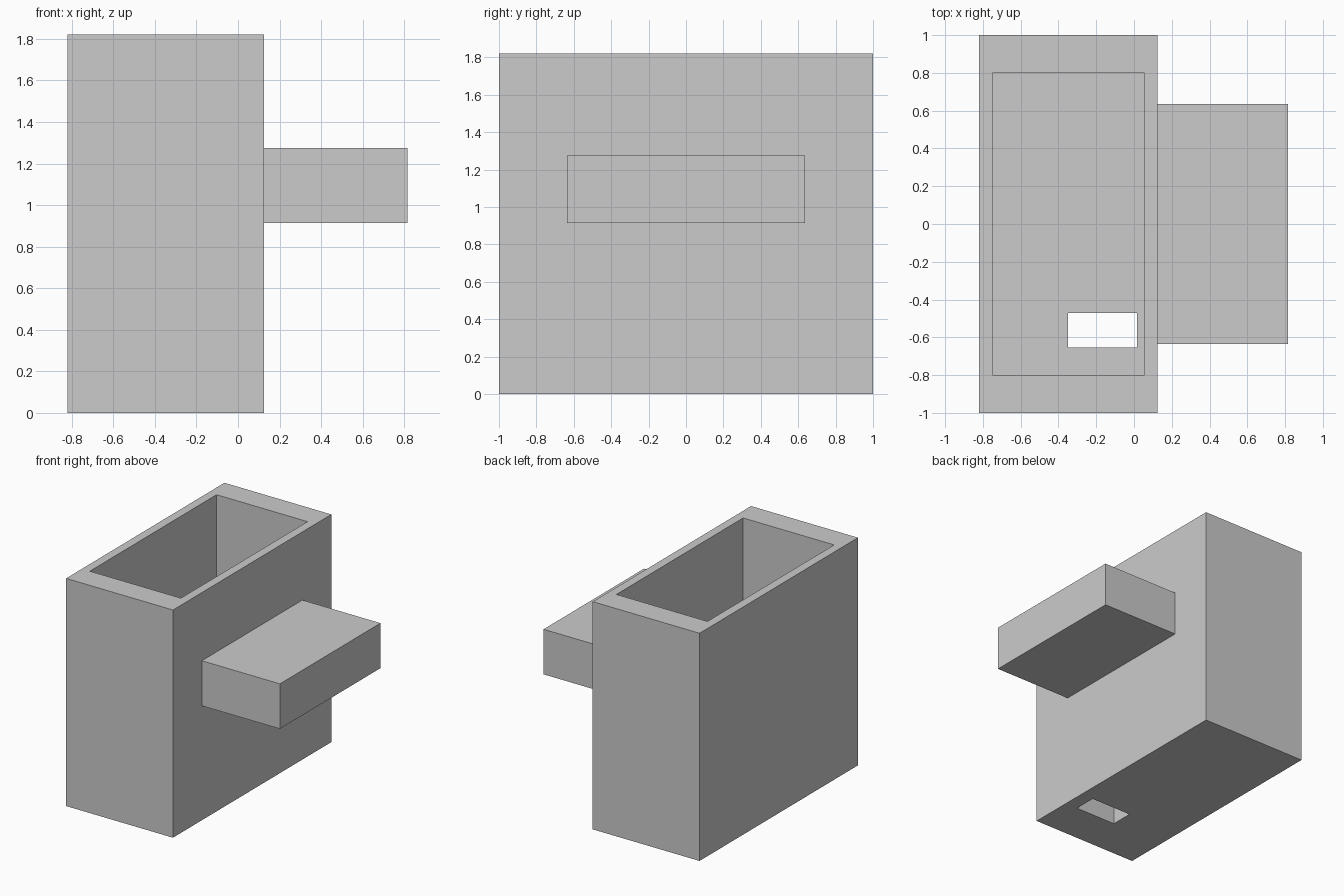
import bpy
import bmesh
from mathutils import Vector

if "Cube" in bpy.data.objects:
    bpy.data.objects.remove(bpy.data.objects["Cube"], do_unlink=True)

GREY = (0.6, 0.6, 0.6, 1.0)
grey = bpy.data.materials.new("plain_grey")
grey.use_nodes = True
grey.diffuse_color = GREY
grey.node_tree.nodes["Principled BSDF"].inputs["Base Color"].default_value = GREY


def box(name, low, high):
    """Axis-aligned box between two corners."""
    low, high = Vector(low), Vector(high)
    bm = bmesh.new()
    bmesh.ops.create_cube(bm, size=1)
    for v in bm.verts:
        v.co = (low + high) / 2 + v.co * (high - low)
    mesh = bpy.data.meshes.new(name)
    bm.to_mesh(mesh)
    bm.free()
    mesh.materials.append(grey)
    obj = bpy.data.objects.new(name, mesh)
    bpy.context.collection.objects.link(obj)
    return obj


def cut(target, cutter):
    """Subtract a hidden helper box from the target."""
    mod = target.modifiers.new(cutter.name, 'BOOLEAN')
    mod.operation = 'DIFFERENCE'
    mod.solver = 'EXACT'
    mod.object = cutter
    bpy.context.view_layer.objects.active = target
    bpy.ops.object.modifier_apply(modifier=mod.name)
    bpy.data.objects.remove(cutter, do_unlink=True)


# Tall open-topped container
container = box("container", (-0.82, -1, 0), (0.125, 1, 1.82))
cut(container, box("cavity_cutter", (-0.75, -0.8, 0.2), (0.055, 0.8, 2)))

# Rectangular drain slot through the floor
cut(container, box("drain_cutter", (-0.35, -0.655, -0.2), (0.015, -0.47, 0.5)))

# Solid block handle on the side
box("handle", (0.125, -0.635, 0.915), (0.815, 0.635, 1.275))
